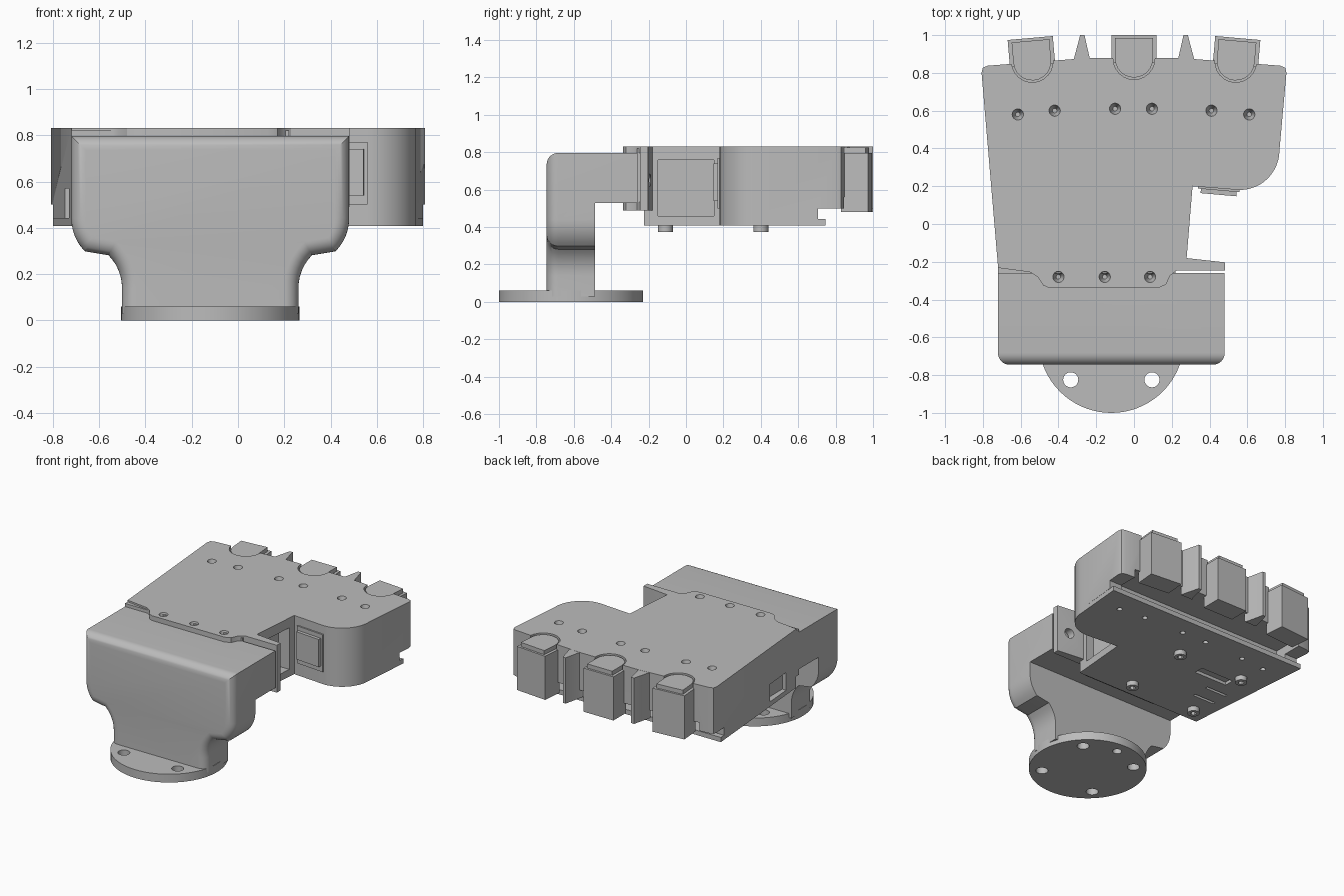
import bpy, bmesh
from math import cos, sin, radians
from mathutils import Matrix, Vector

if "Cube" in bpy.data.objects:
    bpy.data.objects.remove(bpy.data.objects["Cube"], do_unlink=True)

GREY = (0.5, 0.5, 0.5, 1)
mat = bpy.data.materials.new("machined grey")
mat.use_nodes = True
mat.diffuse_color = GREY
mat.node_tree.nodes["Principled BSDF"].inputs["Base Color"].default_value = GREY


def make(name, bm):
    bmesh.ops.recalc_face_normals(bm, faces=bm.faces)
    me = bpy.data.meshes.new(name)
    bm.to_mesh(me)
    bm.free()
    me.materials.append(mat)
    ob = bpy.data.objects.new(name, me)
    bpy.context.collection.objects.link(ob)
    return ob


def prism(name, pts, lo, hi, axis="z"):
    """Extrude an outline along z, or an xz outline along y."""
    place = (lambda p, t: (p[0], p[1], t)) if axis == "z" else (lambda p, t: (p[0], t, p[1]))
    bm = bmesh.new()
    face = bm.faces.new([bm.verts.new(place(p, lo)) for p in pts])
    ext = bmesh.ops.extrude_face_region(bm, geom=[face])
    shift = Vector(place((0, 0), hi - lo))
    bmesh.ops.translate(bm, vec=shift, verts=[v for v in ext["geom"] if isinstance(v, bmesh.types.BMVert)])
    return make(name, bm)


def box(name, x0, x1, y0, y1, z0, z1):
    return prism(name, [(x0, y0), (x1, y0), (x1, y1), (x0, y1)], z0, z1)


def cyl(name, x, y, z0, z1, r, r_top=None, n=24):
    bm = bmesh.new()
    bmesh.ops.create_cone(bm, cap_ends=True, segments=n, radius1=r,
                          radius2=r if r_top is None else r_top, depth=z1 - z0,
                          matrix=Matrix.Translation((x, y, (z0 + z1) / 2)))
    return make(name, bm)


def arc(cx, cy, r, a0, a1, n=12):
    return [(cx + r * cos(radians(a0 + (a1 - a0) * i / n)),
             cy + r * sin(radians(a0 + (a1 - a0) * i / n))) for i in range(n + 1)]


def cut(target, *cutters):
    bpy.context.view_layer.objects.active = target
    for c in cutters:
        m = target.modifiers.new("cut", "BOOLEAN")
        m.operation, m.solver, m.object = "DIFFERENCE", "EXACT", c
        bpy.ops.object.modifier_apply(modifier=m.name)
        bpy.data.objects.remove(c, do_unlink=True)


# Round mounting flange with bolt holes
FX, FY = -0.12, -0.615
flange = cyl("mounting_flange", FX, FY, 0, 0.06, 0.385, n=72)
bolts = [(-0.215, -0.21), (0.215, -0.21), (-0.215, 0.21), (0.215, 0.21), (0, 0.3)]
cut(flange, *[cyl("hole", FX + x, FY + y, -0.1, 0.2, 0.04 if y < 0.25 else 0.03) for x, y in bolts])

# Flared neck and arm: symmetric outline, rounded front, cut under the arm
half = [(0.381, 0.03)] + arc(0.581, 0.14, 0.2, 180, 135, 6) + arc(0.4, 0.44, 0.2, -45, 0, 6) + [(0.6, 0.797)]
outline = [(FX + x, z) for x, z in half] + [(FX - x, z) for x, z in reversed(half)]
neck = prism("bracket_neck", outline, -0.745, -0.26, "y")
bm = bmesh.new()
bm.from_mesh(neck.data)
front = [e for e in bm.edges if all(v.co.y < -0.74 for v in e.verts)
         and any(v.co.z > 0.04 for v in e.verts)]
bmesh.ops.bevel(bm, geom=front, offset=0.1, offset_type="OFFSET", segments=8, profile=0.5,
                affect="EDGES", clamp_overlap=True)
bm.to_mesh(neck.data)
bm.free()
cut(neck, box("under_arm", -1, 1, -0.487, 0, -0.1, 0.53))
# Clearance for the front bolts
cut(neck, *[cyl("clearance", FX + s * 0.215, FY - 0.21, 0.06, 0.075, 0.08) for s in (-1, 1)])

# Palm housing
lobe = arc(0.56, 0.39, 0.21, 0, -90)
edge = [(-0.72, -0.225), (-0.807, 0.8), (-0.8, 0.828), (-0.775, 0.838), (-0.23, 0.88)]
rear = [(0.23, 0.88), (0.775, 0.838), (0.8, 0.828), (0.807, 0.8)]
notch = [(0.31, 0.2), (0.275, -0.225)]
body = prism("palm_housing", edge + rear + lobe + notch, 0.44, 0.832)
cut(body,
    box("rear_step", -1, 1, 0.705, 1, 0.4, 0.5),
    box("rear_cavity", -0.7, 0.7, 0.62, 1, 0.4, 0.56),
    box("right_window", -0.9, -0.7, -0.1, 0.11, 0.4, 0.57),
    box("notch_window", 0.22, 0.4, -0.15, 0.15, 0.46, 0.76))

# Lower cover plate
plate = prism("base_plate", [(-0.72, -0.225), (-0.8, 0.745), (0.8, 0.745)] + lobe + notch, 0.408, 0.442)
slots = [(-0.43, 0.3, 0.13, 0.035), (-0.57, 0.16, 0.085, 0.01), (-0.57, 0.035, 0.085, 0.01)]
cut(plate, *[box("slot", x - w, x + w, y - h, y + h, 0.39, 0.43) for x, y, w, h in slots])
for x, y in [(-0.06, 0.4), (-0.58, 0.4), (-0.08, -0.11), (-0.6, -0.11)]:
    peg = cyl("locating_peg", x, y, 0.374, 0.41, 0.04)
    cut(peg, cyl("socket", x, y, 0.36, 0.4, 0.02, n=6))

# Clamping lips above and below the arm, and the strip between
lip = [(-0.72, -0.22), (-0.72, -0.232), (-0.55, -0.255), (-0.51, -0.28), (-0.48, -0.325), (-0.45, -0.338),
       (0.13, -0.338), (0.17, -0.32), (0.19, -0.275), (0.22, -0.25), (0.275, -0.22)]
top_lip = prism("top_clamp_lip", lip, 0.795, 0.832)
prism("bottom_clamp_lip", lip, 0.49, 0.535)
box("clamp_wall", -0.72, 0.22, -0.262, -0.22, 0.49, 0.82)
tab = prism("clamp_tab", [(0.2, -0.245), (0.482, -0.245), (0.482, -0.203), (0.275, -0.18), (0.2, -0.18)],
            0.49, 0.832)
cut(tab, prism("tab_hole", arc(0.39, 0.65, 0.035, 0, 345, 23), -0.4, 0, "y"))

# Countersunk screws on top, and their matching holes underneath
rear_screws = [(-0.615, 0.58), (-0.42, 0.6), (-0.1, 0.61), (0.095, 0.61), (0.41, 0.6), (0.61, 0.58)]
lip_screws = [(-0.4, -0.28), (-0.155, -0.28), (0.085, -0.28)]
for target, spots in ((body, rear_screws), (top_lip, lip_screws), (neck, lip_screws)):
    for x, y in spots:
        cut(target, cyl("screw_hole", x, y, 0.765, 0.84, 0.012, 0.032))
cut(plate, *[cyl("lower_hole", x, y, 0.39, 0.43, 0.018) for x, y in rear_screws])

# Three finger mounts seated in round-ended pockets
for label, x, turn in (("right", -0.54, 5), ("centre", 0, 0), ("left", 0.54, -5)):
    spin = Matrix.Translation((x, 0.875, 0)) @ Matrix.Rotation(radians(turn), 4, "Z")
    dy = 0.0 if turn == 0 else -0.015

    def seat(ob):
        ob.data.transform(spin @ Matrix.Translation((0, dy, 0)))
        return ob

    pocket = arc(0, 0, 0.11, 180, 360) + [(0.11, 0.2), (-0.11, 0.2)]
    cut(body, seat(prism("pocket", pocket, 0.76, 0.9)))
    seat(box(label + "_finger_block", -0.12, 0.12, -0.02, 0.125, 0.48, 0.795))
    cap = seat(prism(label + "_finger_cap", arc(0, 0, 0.1, 180, 360) + [(0.1, 0.11), (-0.1, 0.11)],
                     0.75, 0.825))

# Tapered fins between the fingers
for side, s in (("right", -1), ("left", 1)):
    fin = [(0.225, 0.86), (0.235, 0.88), (0.262, 1.0), (0.285, 1.0), (0.318, 0.875), (0.318, 0.86)]
    prism(side + "_fin", [(s * x, y) for x, y in fin], 0.5, 0.831)

# Connector on the inner face of the lobe
socket_spin = Matrix.Translation((0.45, 0.19, 0)) @ Matrix.Rotation(radians(-5), 4, "Z")
for name, w, d, z0, z1 in (("connector_frame", 0.11, 0.012, 0.5, 0.77), ("connector", 0.095, 0.035, 0.54, 0.74)):
    ob = box(name, -w, w, -d, 0.03, z0, z1)
    ob.data.transform(socket_spin)

# Smooth the curved walls, keep hard edges
bpy.ops.object.select_all(action="DESELECT")
for ob in bpy.context.scene.objects:
    if ob.type == "MESH" and mat.name in ob.data.materials:
        ob.select_set(True)
        bpy.context.view_layer.objects.active = ob
bpy.ops.object.shade_smooth_by_angle(angle=radians(30))
